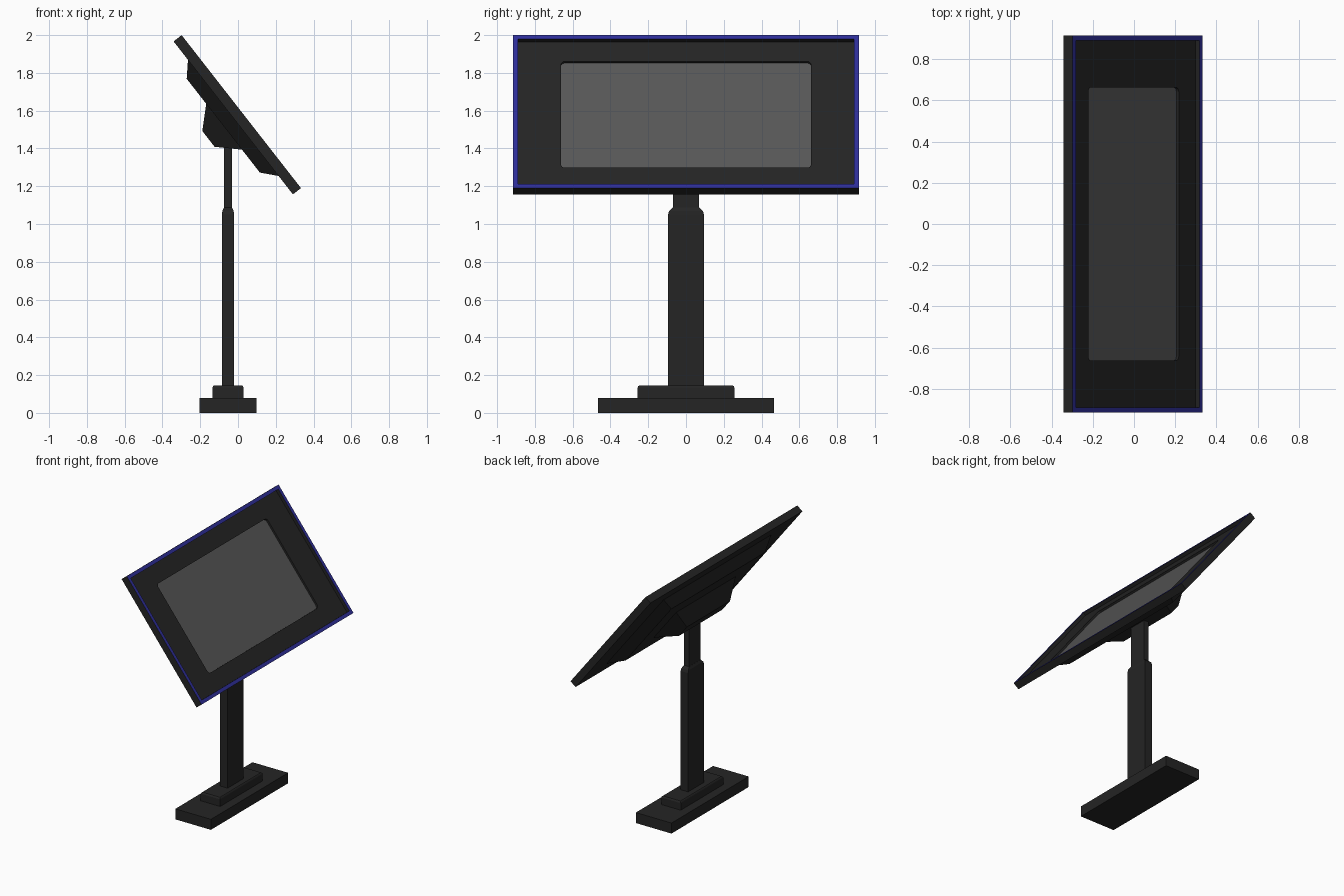
import bpy, bmesh, math
from mathutils import Matrix, Vector

if "Cube" in bpy.data.objects:
    bpy.data.objects.remove(bpy.data.objects["Cube"])


def material(name, color):
    m = bpy.data.materials.new(name)
    m.diffuse_color = (*color, 1)
    m.use_nodes = True
    m.node_tree.nodes["Principled BSDF"].inputs["Base Color"].default_value = m.diffuse_color
    return m


BLACK = material("matte black", (0.018, 0.018, 0.018))
BLUE = material("blue trim", (0.028, 0.028, 0.32))
GREY = material("screen grey", (0.095, 0.095, 0.095))
CORNER_STEPS = 4


def outline(hx, hy, z, r):
    """Rectangle with rounded corners (r = 0 gives sharp corners)."""
    pts = []
    for i, (sx, sy) in enumerate([(1, 1), (-1, 1), (-1, -1), (1, -1)]):
        for k in range(CORNER_STEPS + 1):
            a = math.pi / 2 * (i + k / CORNER_STEPS)
            pts.append((sx * (hx - r) + r * math.cos(a),
                        sy * (hy - r) + r * math.sin(a), z))
    return pts


def stack(name, rings, matrix, mats=(BLACK,), band_mat=None, cap_mat=0):
    """Closed solid lofted through rings of (half x, half y, z, corner radius)."""
    band_mat = band_mat or {}
    bm = bmesh.new()
    loops = [[bm.verts.new(p) for p in outline(*r)] for r in rings]
    n = len(loops[0])
    bm.faces.new(loops[0][::-1])
    for b, (lo, hi) in enumerate(zip(loops, loops[1:])):
        for i in range(n):
            j = (i + 1) % n
            f = bm.faces.new((lo[i], lo[j], hi[j], hi[i]))
            f.material_index = band_mat.get(b, 0)
    bm.faces.new(loops[-1]).material_index = cap_mat
    bmesh.ops.remove_doubles(bm, verts=bm.verts, dist=1e-5)
    bmesh.ops.dissolve_degenerate(bm, dist=1e-5, edges=bm.edges)
    me = bpy.data.meshes.new(name)
    bm.to_mesh(me)
    bm.free()
    for m in mats:
        me.materials.append(m)
    ob = bpy.data.objects.new(name, me)
    ob.matrix_world = matrix
    bpy.context.collection.objects.link(ob)
    return ob


# Base plates
stack("base_plate", [(0.15, 0.465, 0, 0), (0.15, 0.465, 0.08, 0)],
      Matrix.Translation((-0.053, 0, 0)))
stack("base_step", [(0.082, 0.256, 0.078, 0), (0.082, 0.256, 0.134, 0),
                    (0.079, 0.253, 0.141, 0), (0.074, 0.248, 0.145, 0)],
      Matrix.Translation((-0.053, 0, 0)))

# Telescopic post
POST = Matrix.Translation((-0.053, 0, 0))
stack("lower_post", [(0.032, 0.095, 0.14, 0), (0.032, 0.095, 1.05, 0),
                     (0.030, 0.090, 1.068, 0), (0.022, 0.070, 1.087, 0)], POST)
stack("upper_post", [(0.021, 0.069, 1.06, 0), (0.021, 0.069, 1.45, 0)], POST)

# Tilted frame: local x runs down the panel, y across, z out of the screen
d = Vector((0.632, 0, -0.81)).normalized()
nrm = Vector((-d.z, 0, d.x))
TILT = Matrix.Translation((0.0175, 0, 1.595)) @ Matrix(
    ((d.x, 0, nrm.x), (0, 1, 0), (d.z, 0, nrm.z))).to_4x4()

# Display: blue rim, recessed black bezel, sunken grey screen
stack("display_panel", [
    (0.5135, 0.915, -0.054, 0), (0.5135, 0.915, 0, 0),
    (0.487, 0.889, 0, 0), (0.487, 0.889, -0.025, 0),
    (0.357, 0.662, -0.025, 0.022), (0.357, 0.662, -0.040, 0.022)],
    TILT, (BLACK, BLUE, GREY), {1: 1}, 2)

# Tapered rear housing and mounting bracket
stack("rear_housing", [(0.315, 0.565, -0.121, 0), (0.391, 0.65, -0.053, 0)], TILT)
stack("mount_bracket", [(0.053, 0.26, -0.226, 0), (0.155, 0.36, -0.120, 0)],
      TILT @ Matrix.Translation((0.007, 0, 0)))
